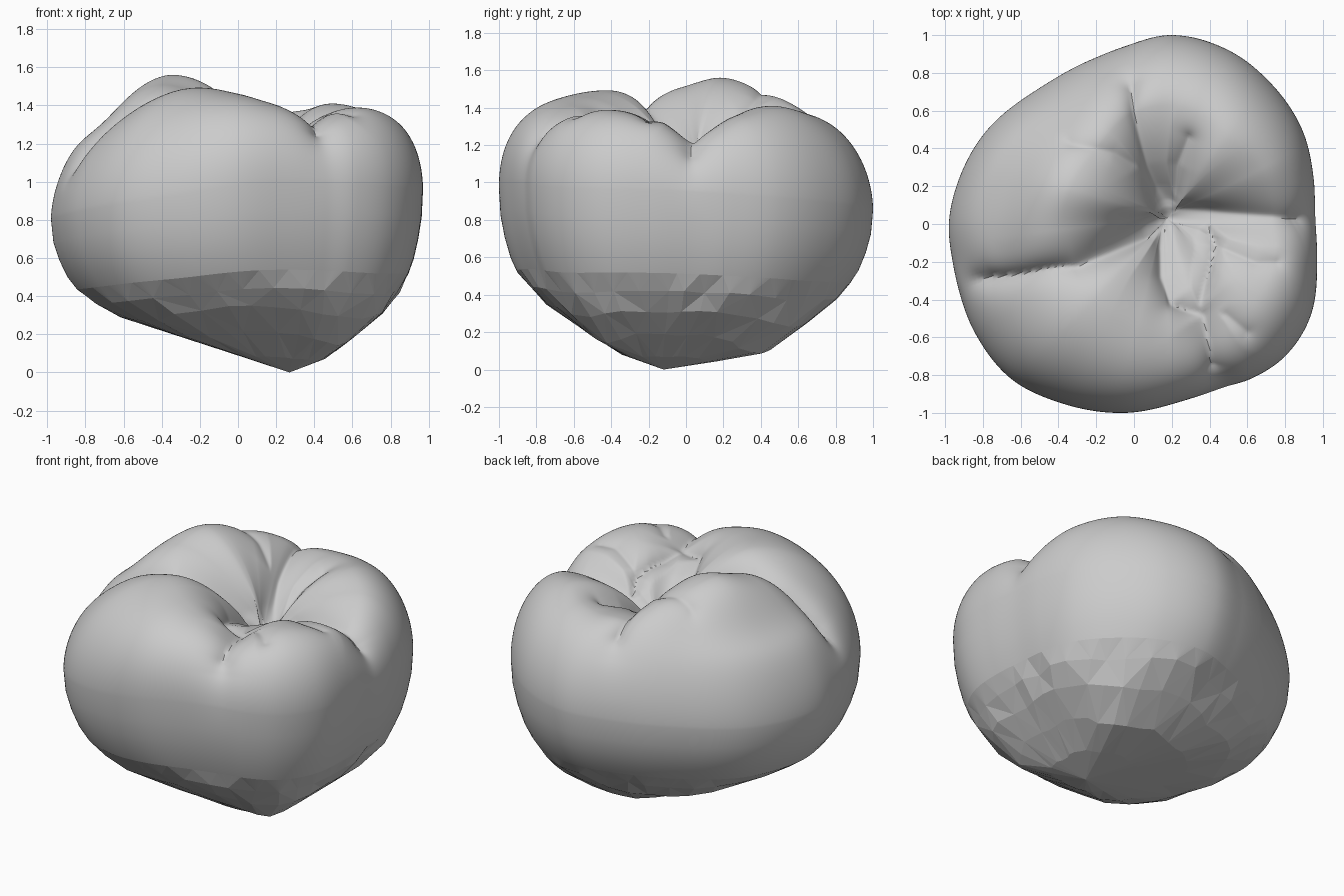
import bpy, bmesh, math, random
from mathutils import Vector

if "Cube" in bpy.data.objects:
    bpy.data.objects.remove(bpy.data.objects["Cube"])

random.seed(4)
PIT = Vector((0.18, 0.03))
APEX = Vector((0.27, -0.12))
PIT_Z = 1.1
N, STEP = 360, 10         # columns on the crown, coarsening factor underneath

# widest outline seen from above
OUTLINE = [(.96, .03), (.95, .25), (.89, .5), (.72, .75), (.5, .92), (.2, 1), (-.05, .94),
           (-.25, .86), (-.5, .72), (-.8, .47), (-.94, .2), (-.98, 0), (-.96, -.2),
           (-.93, -.34), (-.84, -.58), (-.65, -.82), (-.38, -.95), (-.05, -1), (.25, -.94),
           (.47, -.87), (.62, -.82), (.8, -.7), (.93, -.5), (.97, -.2)]
# rim of the crown: angle, distance from the pit, height
CREST = [(0, .55, 1.27), (28, .55, 1.36), (53, .53, 1.41), (75, .58, 1.375), (92, .6, 1.36),
         (112, .58, 1.41), (135, .53, 1.49), (163, .55, 1.56), (186, .58, 1.51),
         (206, .58, 1.46), (228, .59, 1.495), (254, .62, 1.46), (271, .64, 1.41),
         (288, .66, 1.36), (315, .63, 1.39), (340, .6, 1.34)]
# widest height and shoulder fullness around the crown
BELLY = [(0, .95, 2.0), (90, .85, 1.9), (130, .82, 1.75), (165, .8, 1.7), (200, .82, 1.8),
         (235, .9, 2.0), (270, 1.0, 2.3), (315, .97, 2.1)]
# underside: general profile, then the front and side silhouettes
UNDER = [(0, 0), (.3, .09), (.54, .22), (.7, .33), (.86, .48), (.95, .66), (.99, .85), (1, 1)]
UNDER_X = [(-.98, .8), (-.95, .6), (-.85, .45), (-.77, .38), (-.4, .22), (.27, 0), (.48, .08),
           (.75, .3), (.88, .45), (.93, .6), (.98, .95)]
UNDER_Y = [(-1, 1), (-.97, .7), (-.88, .5), (-.6, .25), (-.4, .1), (-.12, 0), (.4, .08),
           (.6, .17), (.85, .42), (.97, .7), (1, .85)]
# grooves: depth, width, path seen from above
GROOVES = [
    (.09, .06, [(.17, 0), (-.1, -.13), (-.3, -.22), (-.6, -.27), (-.85, -.3)]),
    (.07, .06, [(.18, .1), (.1, .3), (0, .65), (-.02, .75)]),
    (.07, .06, [(.2, .05), (.6, .04), (.9, .03)]),
    (.08, .07, [(.17, 0), (.17, -.25), (.22, -.4), (.36, -.47), (.43, -.78)]),
    (.06, .05, [(.38, 0), (.42, -.1), (.36, -.3), (.34, -.43)]),
    (.05, .05, [(.2, .1), (.22, .3), (.28, .45)]),
    (.03, .05, [(.42, -.1), (.65, -.2), (.76, -.2)]),
    (.03, .05, [(.1, .27), (-.1, .38), (-.35, .44)]),
    (.03, .05, [(.36, -.47), (.48, -.48), (.6, -.58)]),
]


def around(table, a, col):
    """Smooth periodic interpolation of a table keyed by degrees."""
    t = ([(r[0] - 360,) + tuple(r[1:]) for r in table[-2:]] + list(table)
         + [(r[0] + 360,) + tuple(r[1:]) for r in table[:3]])
    for i in range(1, len(t) - 2):
        if t[i][0] <= a <= t[i + 1][0]:
            break
    p0, p1, p2, p3 = t[i - 1:i + 3]
    h = p2[0] - p1[0]
    u = (a - p1[0]) / h
    m1 = (p2[col] - p0[col]) / (p2[0] - p0[0]) * h
    m2 = (p3[col] - p1[col]) / (p3[0] - p1[0]) * h
    return ((2*u**3 - 3*u*u + 1) * p1[col] + (u**3 - 2*u*u + u) * m1
            + (3*u*u - 2*u**3) * p2[col] + (u**3 - u*u) * m2)


def along(table, f):
    f = max(table[0][0], f)
    for (a, za), (b, zb) in zip(table, table[1:]):
        if f <= b:
            return za + (zb - za) * (f - a) / (b - a)
    return table[-1][1]


def path_distance(p, path):
    best = 9
    for a, b in zip(path, path[1:]):
        a, b = Vector(a), Vector(b)
        d = b - a
        u = max(0, min(1, (p - a).dot(d) / d.length_squared))
        best = min(best, (p - a - d * u).length)
    return best


RADII = []
for q in OUTLINE:
    d = Vector(q) - PIT
    RADII.append((math.degrees(math.atan2(d.y, d.x)) % 360, d.length))
RADII.sort()

STEPS = [i / 36 for i in range(1, 37)]
LOWER = [.99, .965, .93, .89]     # fine rows just below the widest line
COARSE = [.82, .7, .5, .26]       # broad facets underneath

bm = bmesh.new()
columns, coarse_columns = [], []
for k in range(N):
    a = k * 360 / N
    ray = Vector((math.cos(math.radians(a)), math.sin(math.radians(a))))
    R = around(RADII, a, 1)
    rc, zc = around(CREST, a, 1), around(CREST, a, 2)
    ze, p = around(BELLY, a, 1), around(BELLY, a, 2)
    dip = .075 * math.exp(-((a - 168) / 28) ** 2)    # hollow on the tall cusp's flank
    bulge = 1 - .2 * math.exp(-((a - 165) / 35) ** 2)  # its inner slope is rounder
    col = []

    def add(xy, z, store):
        store.append(bm.verts.new((xy.x, xy.y, z)))

    def below(f, store, jitter=0):
        xy = APEX.lerp(PIT + ray * R, f)
        xy = xy + Vector((random.uniform(-1, 1), random.uniform(-1, 1))) * jitter * f
        flat = (along(UNDER_X, xy.x) ** 4 + along(UNDER_Y, xy.y) ** 4) ** .25
        w = max(0, min(1, (f - .45) / .5))
        w = w * w * (3 - 2 * w)
        add(xy, flat + (ze * along(UNDER, f) - flat) * w, store)

    # cusp slope inside the rim, then shoulder down to the widest line
    for t in STEPS:
        add(PIT + ray * rc * t,
            PIT_Z + (zc - PIT_Z) * math.sin(t * math.pi / 2) ** bulge, col)
    for t in STEPS:
        s, c = math.sin(t * math.pi / 2), max(0, math.cos(t * math.pi / 2))
        add(PIT + ray * (rc + (R - rc) * s ** (2 / p)),
            ze + (zc - ze) * c ** (2 / p) - dip * math.exp(-((t - .4) / .17) ** 2), col)
    for f in LOWER:
        below(f, col)
    columns.append(col)
    if k % STEP == 0:
        low = []
        for f in COARSE:
            below(f, low, .03)
        coarse_columns.append(low)

# crown skin
pit = bm.verts.new((PIT.x, PIT.y, PIT_Z))
rows = len(columns[0])
for k in range(N):
    a, b = columns[k], columns[(k + 1) % N]
    bm.faces.new((pit, a[0], b[0]))
    for j in range(rows - 1):
        bm.faces.new((a[j], a[j + 1], b[j + 1], b[j]))

# faceted underside
M = N // STEP
base = bm.verts.new((APEX.x, APEX.y, 0))
for k in range(M):
    a, b = coarse_columns[k], coarse_columns[(k + 1) % M]
    edge = [columns[(k * STEP + i) % N][-1] for i in range(STEP + 1)]
    for i in range(STEP):
        bm.faces.new((edge[i], a[0] if i < STEP // 2 else b[0], edge[i + 1]))
    bm.faces.new((edge[STEP // 2], a[0], b[0]))
    for j in range(len(COARSE) - 1):
        if (k + j) % 2:
            bm.faces.new((a[j], a[j + 1], b[j + 1]))
            bm.faces.new((a[j], b[j + 1], b[j]))
        else:
            bm.faces.new((a[j], a[j + 1], b[j]))
            bm.faces.new((b[j], a[j + 1], b[j + 1]))
    bm.faces.new((a[-1], base, b[-1]))

bmesh.ops.recalc_face_normals(bm, faces=bm.faces[:])
bm.normal_update()

# press the grooves into the crown along the surface normals
moves = []
for v in bm.verts:
    fade = max(0, min(1, (v.co.z - .95) / .25))
    if fade:
        d = 0
        for depth, width, path in GROOVES:
            r = math.hypot(path_distance(v.co.xy, path), .008)
            d = max(d, depth * math.exp(-r / width))
        moves.append((v, v.normal * d * fade))
for v, m in moves:
    v.co -= m

mesh = bpy.data.meshes.new("molar_crown")
bm.to_mesh(mesh)
bm.free()
crown = bpy.data.objects.new("molar_crown", mesh)
bpy.context.collection.objects.link(crown)
bpy.context.view_layer.objects.active = crown
crown.select_set(True)
bpy.ops.object.shade_smooth_by_angle(angle=math.radians(40))
for f in mesh.polygons:
    if len(f.vertices) == 3 and f.center.z < .6:
        f.use_smooth = False
